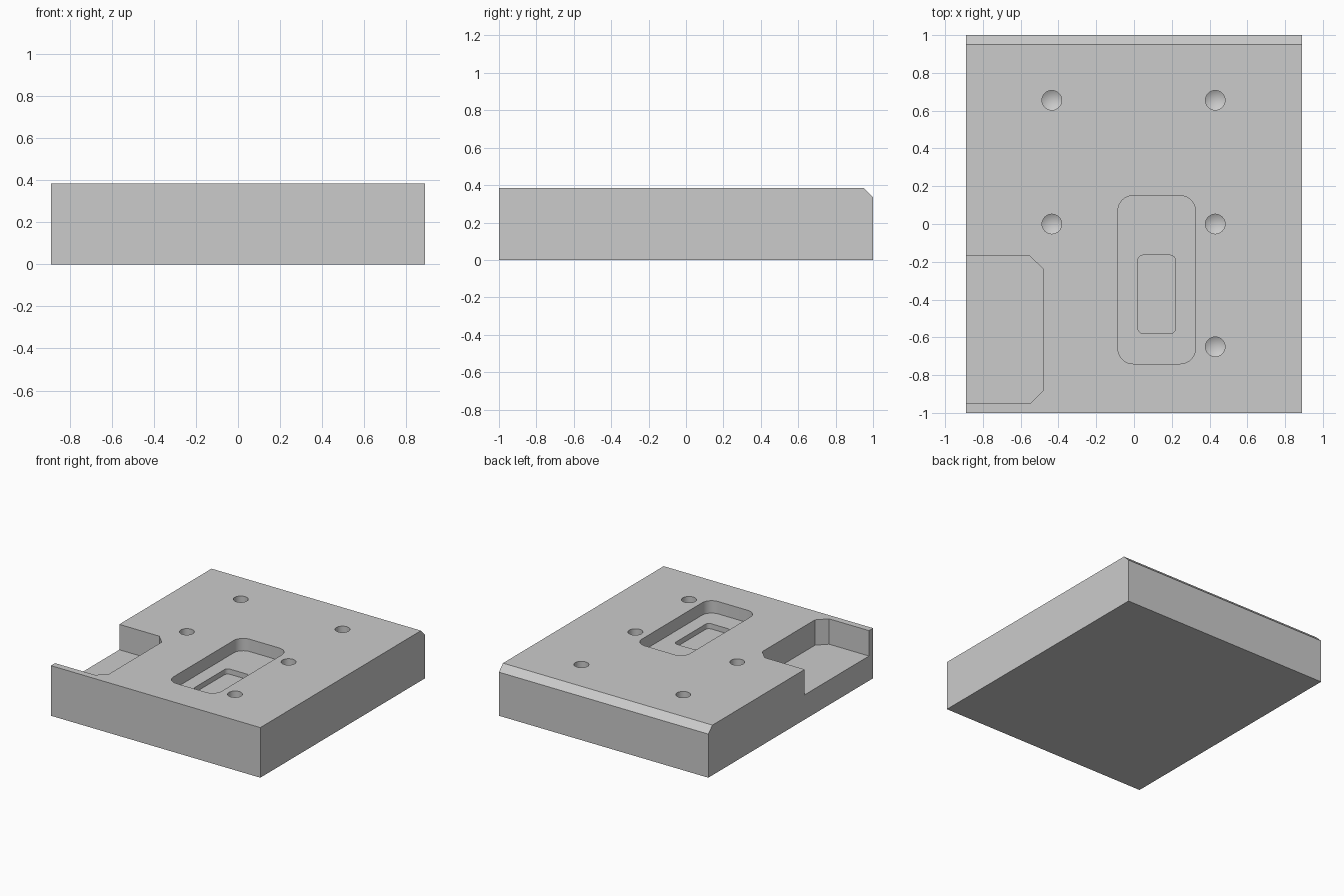
import bpy, bmesh, math
from mathutils import Vector

if "Cube" in bpy.data.objects:
    bpy.data.objects.remove(bpy.data.objects["Cube"], do_unlink=True)

W, L, H = 0.89, 1.0, 0.385      # half width, half length, height
ABOVE = H + 0.1                 # cutters rise past the top face

grey = bpy.data.materials.new("plain grey")
grey.use_nodes = True
grey.diffuse_color = (0.6, 0.6, 0.6, 1)
grey.node_tree.nodes["Principled BSDF"].inputs["Base Color"].default_value = (0.6, 0.6, 0.6, 1)


def prism(name, points, direction, tip=0):
    """Extrude a closed outline; tip adds a pointed end on the starting face."""
    bm = bmesh.new()
    base = bm.faces.new([bm.verts.new(p) for p in points])
    new = bmesh.ops.extrude_face_region(bm, geom=[base], use_keep_orig=True)["geom"]
    bmesh.ops.translate(bm, vec=direction, verts=[g for g in new if isinstance(g, bmesh.types.BMVert)])
    if tip:
        centre = bmesh.ops.poke(bm, faces=[base])["verts"][0]
        centre.co.z -= tip
    bmesh.ops.recalc_face_normals(bm, faces=bm.faces)
    mesh = bpy.data.meshes.new(name)
    bm.to_mesh(mesh)
    bm.free()
    mesh.materials.append(grey)
    obj = bpy.data.objects.new(name, mesh)
    bpy.context.collection.objects.link(obj)
    return obj


def rounded(x0, x1, y0, y1, r, z, steps=8):
    """Rectangle outline with rounded corners."""
    corners = [(x1 - r, y1 - r), (x0 + r, y1 - r), (x0 + r, y0 + r), (x1 - r, y0 + r)]
    return [Vector((cx + r * math.cos(a), cy + r * math.sin(a), z))
            for q, (cx, cy) in enumerate(corners)
            for a in [(q + i / steps) * math.pi / 2 for i in range(steps + 1)]]


def upward(z):
    return Vector((0, 0, ABOVE - z))


# Block with a chamfered back top edge
side = [(-L, 0), (L, 0), (L, H - 0.05), (L - 0.05, H), (-L, H)]
block = prism("base_block", [Vector((-W, y, z)) for y, z in side], Vector((2 * W, 0, 0)))

# Open side pocket with clipped inner corners
floor = 0.19
outline = [(-W - 0.1, -0.95), (-0.55, -0.95), (-0.48, -0.88),
           (-0.48, -0.24), (-0.55, -0.17), (-W - 0.1, -0.17)]
cutters = [prism("side_pocket_cutter", [Vector((x, y, floor)) for x, y in outline], upward(floor))]

# Stepped rounded pocket
for name, box, radius, z in [("wide_pocket_cutter", (-0.085, 0.325, -0.74, 0.15), 0.08, 0.29),
                             ("deep_pocket_cutter", (0.02, 0.22, -0.58, -0.165), 0.03, 0.25)]:
    cutters.append(prism(name, rounded(*box, radius, z), upward(z)))

# Drilled holes with conical ends
R, bottom = 0.052, 0.2
for x, y in [(-0.435, 0.655), (0.43, 0.655), (-0.435, 0), (0.43, 0), (0.43, -0.65)]:
    ring = [Vector((x + R * math.cos(a), y + R * math.sin(a), bottom))
            for a in [math.tau * i / 32 for i in range(32)]]
    cutters.append(prism("hole_cutter", ring, upward(bottom), tip=0.031))

# Cut everything, then drop the cutters
bpy.context.view_layer.objects.active = block
for cutter in cutters:
    cutter.hide_render = True
    mod = block.modifiers.new("cut", 'BOOLEAN')
    mod.operation, mod.solver, mod.object = 'DIFFERENCE', 'EXACT', cutter
    bpy.ops.object.modifier_apply(modifier=mod.name)
    bpy.data.objects.remove(cutter, do_unlink=True)

bpy.ops.object.select_all(action='DESELECT')
block.select_set(True)
bpy.ops.object.shade_smooth_by_angle(angle=math.radians(25))
